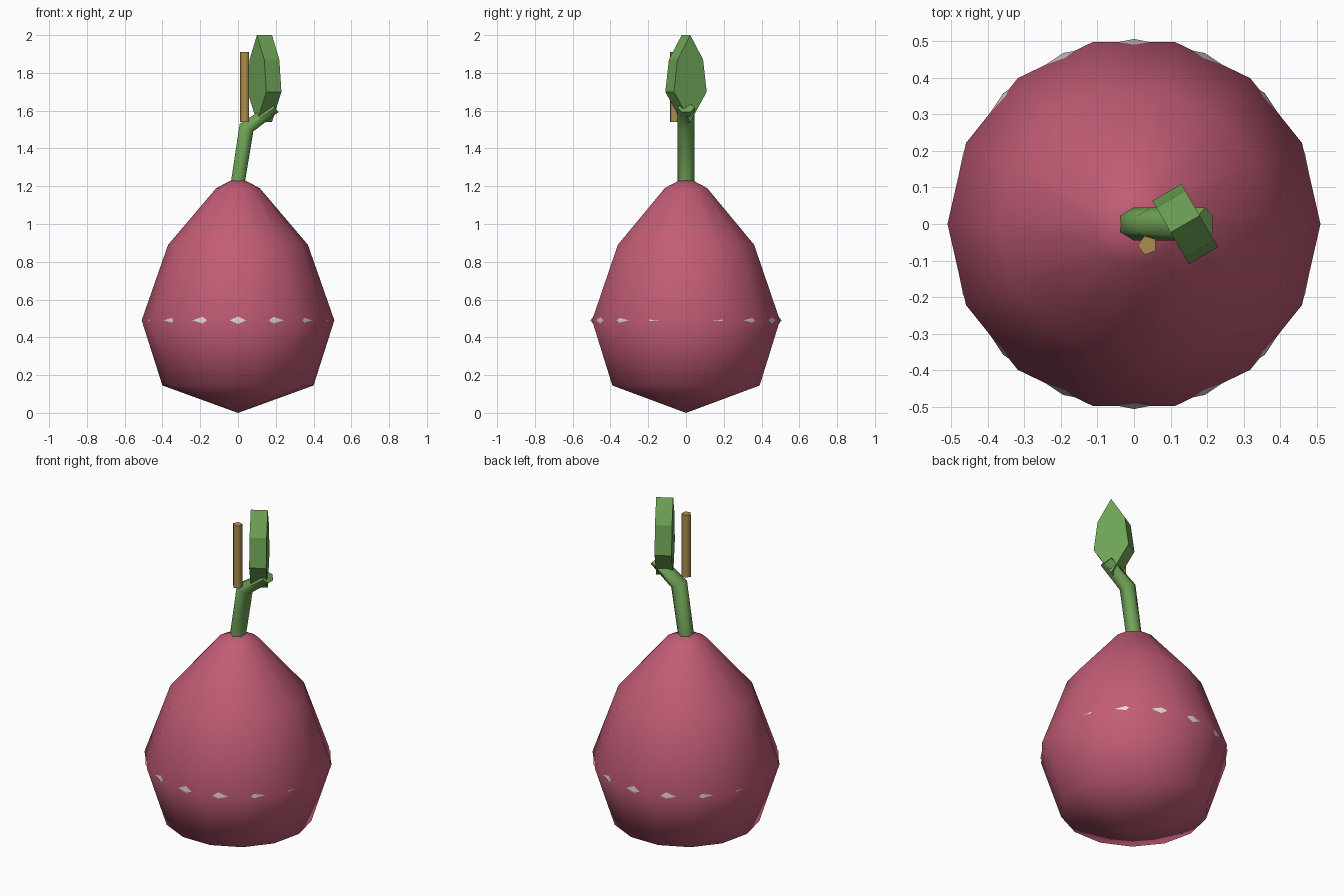
import bpy
import bmesh
from math import cos, sin, pi, radians
from mathutils import Vector

cube = bpy.data.objects.get("Cube")
if cube:
    bpy.data.objects.remove(cube, do_unlink=True)


def material(name, color):
    mat = bpy.data.materials.new(name)
    mat.use_nodes = True
    mat.diffuse_color = (*color, 1)
    bsdf = next(n for n in mat.node_tree.nodes if n.type == 'BSDF_PRINCIPLED')
    bsdf.inputs["Base Color"].default_value = (*color, 1)
    return mat


pink = material("fruit_pink", (0.54, 0.107, 0.18))
white = material("flesh_white", (0.85, 0.75, 0.76))
green = material("leaf_green", (0.16, 0.37, 0.095))
brown = material("wood_brown", (0.42, 0.27, 0.075))


def loft(name, rings, mat, smooth_angle):
    """Skin a list of equal rings; a one-point ring is a pole, open ends are capped."""
    bm = bmesh.new()
    loops = [[bm.verts.new(p) for p in ring] for ring in rings]
    n = max(len(loop) for loop in loops)
    for low, high in zip(loops, loops[1:]):
        for i in range(n):
            j = (i + 1) % n
            corners = [low[i % len(low)], low[j % len(low)],
                       high[j % len(high)], high[i % len(high)]]
            bm.faces.new(list(dict.fromkeys(corners)))
    for end in (loops[0], loops[-1]):
        if len(end) > 1:
            bm.faces.new(end)
    bmesh.ops.recalc_face_normals(bm, faces=bm.faces)
    mesh = bpy.data.meshes.new(name)
    bm.to_mesh(mesh)
    bm.free()
    mesh.materials.append(mat)
    if smooth_angle:
        for face in mesh.polygons:
            face.use_smooth = True
        mesh.set_sharp_from_angle(angle=radians(smooth_angle))
    obj = bpy.data.objects.new(name, mesh)
    bpy.context.collection.objects.link(obj)
    return obj


def circle(r, z, sides, x=0, y=0, turn=0.0):
    if r == 0:
        return [(x, y, z)]
    angles = [turn + 2 * pi * i / sides for i in range(sides)]
    return [(x + r * cos(a), y + r * sin(a), z) for a in angles]


# Pear-shaped fruit skin
skin = [(0, 0), (0.4, 0.145), (0.51, 0.49), (0.37, 0.89), (0.115, 1.19), (0, 1.25)]
loft("fruit_skin", [circle(r, z, 14) for r, z in skin], pink, 180)

# Pale flesh inside, its widest corners just breaking the skin
flesh = [(0, 0.2), (0.35, 0.29), (0.506, 0.49), (0.35, 0.69), (0, 0.78)]
loft("fruit_flesh", [circle(r, z, 16) for r, z in flesh], white, 180)

# Bent six-sided stem: centre of each ring and its half width in the bend plane
bends = [((0, 0, 1.225), (0.037, 0, 0)),
         ((0.045, 0, 1.51), (0.036, 0, -0.02)),
         ((0.195, 0, 1.615), (0.02, 0, -0.022))]
stem_rings = []
for centre, half in bends:
    ring = []
    for i in range(6):
        a = radians(30 + 60 * i)
        side = Vector(half) * (cos(a) / cos(pi / 6))
        ring.append(Vector(centre) + side + Vector((0, 0.045 * sin(a), 0)))
    stem_rings.append(ring)
loft("stem", stem_rings, green, 65)

# Leaf: thick slab cut to a pointed outline and turned about the upright axis
outline = [(0, 2.0), (0.078, 1.87), (0.1, 1.7), (0, 1.54), (-0.1, 1.7), (-0.078, 1.87)]
along = Vector((cos(radians(-60)), sin(radians(-60)), 0))
across = Vector((-along.y, along.x, 0))
leaf_rings = [[Vector((0.14, 0, z)) + along * u + across * t for u, z in outline]
              for t in (-0.046, 0.046)]
loft("leaf", leaf_rings, green, 0)

# Five-sided wooden stick
loft("twig", [circle(0.027, z, 5, 0.037, -0.058, radians(38)) for z in (1.54, 1.91)],
     brown, 75)
